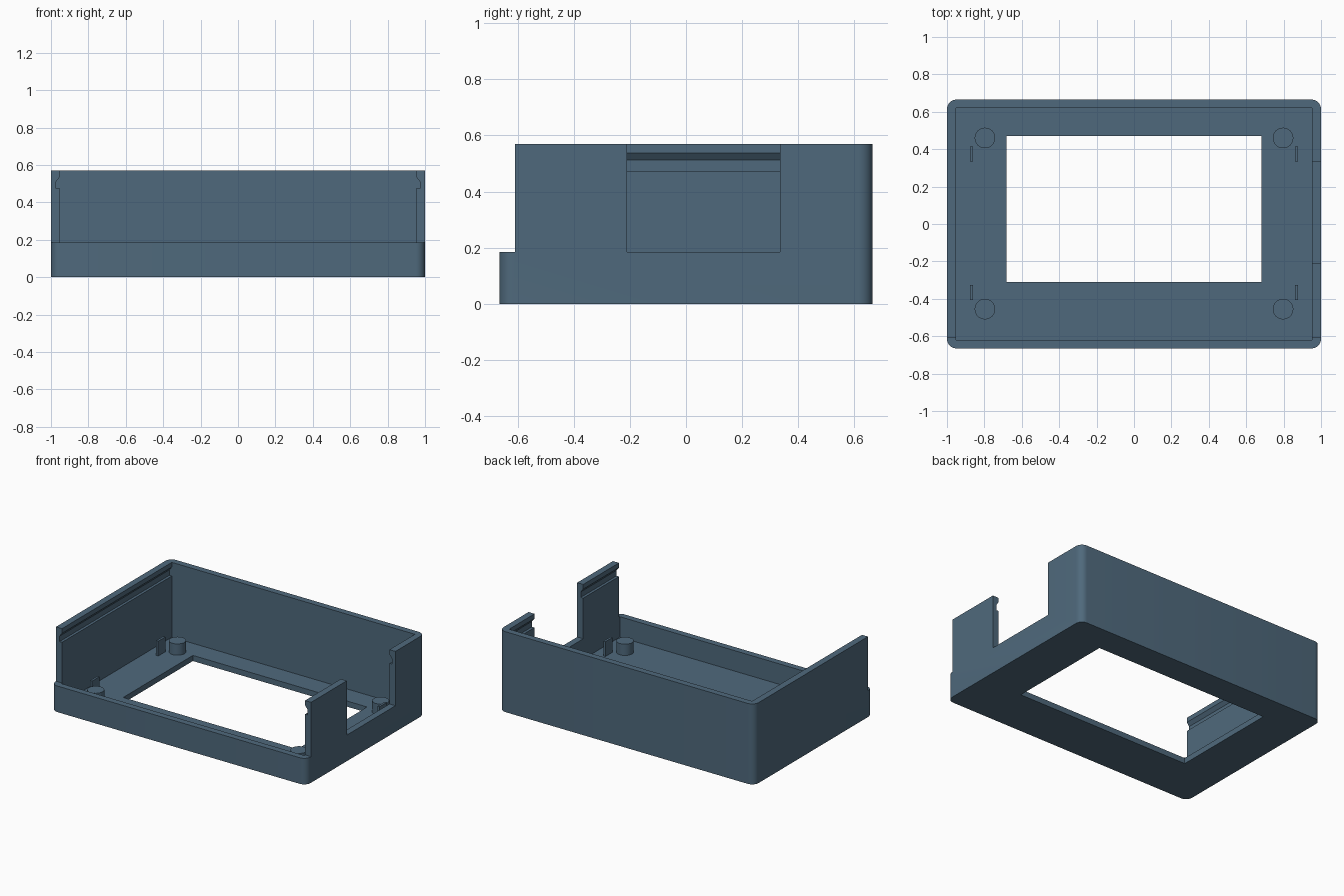
import bpy, bmesh, math

if "Cube" in bpy.data.objects:
    bpy.data.objects.remove(bpy.data.objects["Cube"])

blue = bpy.data.materials.new("slate blue")
blue.diffuse_color = (0.078, 0.141, 0.202, 1)
blue.use_nodes = True
blue.node_tree.nodes["Principled BSDF"].inputs["Base Color"].default_value = blue.diffuse_color

HX, HY, H = 1.0, 0.665, 0.57      # outer half sizes and height
IX, IY = 0.953, 0.62              # inner half sizes
FLOOR, LIP = 0.04, 0.185          # floor thickness, low front wall height


def prism(name, points, offset):
    """Extrude a closed loop of 3D points along an offset."""
    bm = bmesh.new()
    face = bm.faces.new([bm.verts.new(p) for p in points])
    new = bmesh.ops.extrude_face_region(bm, geom=[face])["geom"]
    bmesh.ops.translate(bm, vec=offset,
                        verts=[v for v in new if isinstance(v, bmesh.types.BMVert)])
    bmesh.ops.recalc_face_normals(bm, faces=bm.faces)
    mesh = bpy.data.meshes.new(name)
    bm.to_mesh(mesh)
    bm.free()
    mesh.materials.append(blue)
    obj = bpy.data.objects.new(name, mesh)
    bpy.context.collection.objects.link(obj)
    return obj


def box(name, x0, x1, y0, y1, z0, z1):
    return prism(name, [(x0, y0, z0), (x1, y0, z0), (x1, y1, z0), (x0, y1, z0)],
                 (0, 0, z1 - z0))


def smooth(obj):
    bpy.ops.object.select_all(action='DESELECT')
    obj.select_set(True)
    bpy.context.view_layer.objects.active = obj
    bpy.ops.object.shade_smooth_by_angle(angle=math.radians(30))


def cut(obj, cutter):
    """Subtract a cutter from an object, then discard the cutter."""
    cutter.hide_render = True
    mod = obj.modifiers.new("cut", 'BOOLEAN')
    mod.operation, mod.solver, mod.object = 'DIFFERENCE', 'EXACT', cutter
    bpy.context.view_layer.objects.active = obj
    bpy.ops.object.modifier_apply(modifier=mod.name)
    bpy.data.objects.remove(cutter)


# Outer shell: rectangle with rounded vertical corners
R, STEPS = 0.05, 8
outline = []
for i, (sx, sy) in enumerate([(1, 1), (-1, 1), (-1, -1), (1, -1)]):
    for k in range(STEPS + 1):
        a = math.pi / 2 * (i + k / STEPS)
        outline.append((sx * (HX - R) + R * math.cos(a),
                        sy * (HY - R) + R * math.sin(a), 0))
case = prism("case_shell", outline, (0, 0, H))

# Cavity, screen window, lowered front and right side opening
cut(case, box("cavity", -IX, IX, -IY, IY, FLOOR, 1))
cut(case, box("window", -0.683, 0.683, -0.31, 0.47, -0.1, 0.1))
cut(case, box("front_opening", -1.2, 1.2, -1, -0.61, LIP, 1))
cut(case, box("side_opening", 0.9, 1.2, -0.21, 0.335, LIP, 1))

# Snap grooves along the inside of both side walls
for s in (-1, 1):
    profile = [(0.93, 0.473), (0.972, 0.473), (0.972, 0.512), (IX, 0.537), (0.93, 0.537)]
    cut(case, prism("groove", [(s * x, -0.8, z) for x, z in profile], (0, 0.8 + IY, 0)))
smooth(case)

# Corner posts and thin locating tabs on the floor
for sx, side in ((-1, "left"), (1, "right")):
    for y, tab_y, end in ((-0.455, -0.365, "front"), (0.46, 0.375, "back")):
        ring = [(sx * 0.797 + 0.055 * math.cos(2 * math.pi * k / 32),
                 y + 0.055 * math.sin(2 * math.pi * k / 32), FLOOR - 0.01) for k in range(32)]
        smooth(prism(f"post_{end}_{side}", ring, (0, 0, 0.09)))
        box(f"tab_{end}_{side}", sx * 0.868 - 0.008, sx * 0.868 + 0.008,
            tab_y - 0.04, tab_y + 0.04, FLOOR - 0.01, 0.145)
